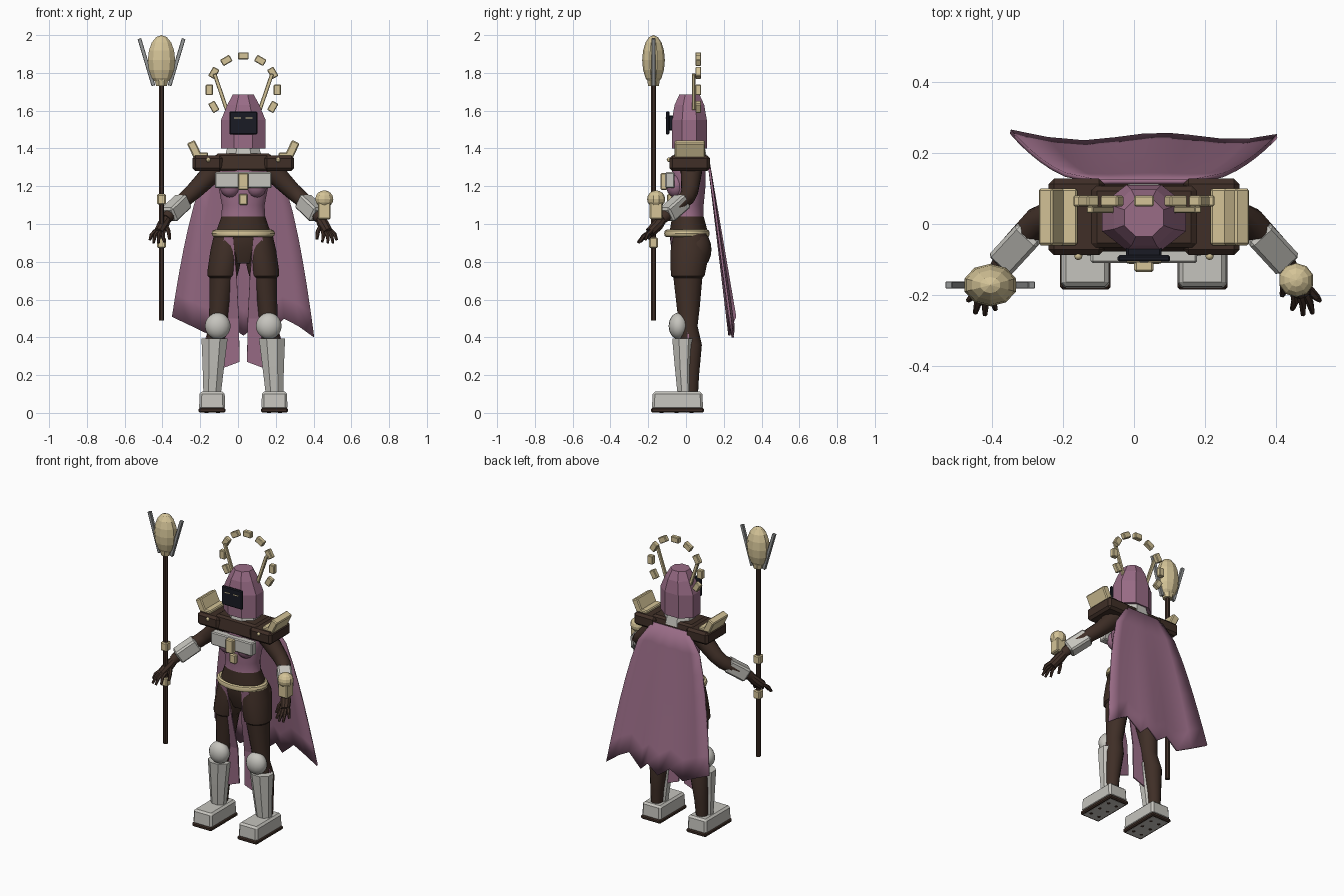
import bpy, bmesh, math
from mathutils import Vector, Matrix, Euler

if "Cube" in bpy.data.objects:
    bpy.data.objects.remove(bpy.data.objects["Cube"], do_unlink=True)

CX = 0.028  # body centre line


def material(name, r, g, b):
    m = bpy.data.materials.new(name)
    m.use_nodes = True
    m.diffuse_color = (r, g, b, 1)
    m.node_tree.nodes["Principled BSDF"].inputs["Base Color"].default_value = (r, g, b, 1)
    return m


BROWN = material("dark brown", .05, .028, .02)
PURPLE = material("dusty purple", .32, .15, .24)
GOLD = material("pale gold", .66, .55, .31)
GREY = material("light grey", .56, .55, .51)
STEEL = material("steel", .3, .31, .31)
NAVY = material("near black", .01, .011, .018)


def finish(name, bm, mat, smooth=True, bevel=0):
    bmesh.ops.recalc_face_normals(bm, faces=bm.faces)
    mesh = bpy.data.meshes.new(name)
    bm.to_mesh(mesh)
    bm.free()
    ob = bpy.data.objects.new(name, mesh)
    bpy.context.collection.objects.link(ob)
    mesh.materials.append(mat)
    if bevel:
        mod = ob.modifiers.new("bevel", "BEVEL")
        mod.width, mod.segments = bevel, 1
    if smooth:
        bpy.ops.object.select_all(action="DESELECT")
        ob.select_set(True)
        bpy.context.view_layer.objects.active = ob
        bpy.ops.object.shade_smooth_by_angle(angle=math.radians(35))
    return ob


def box(name, loc, size, mat, rot=(0, 0, 0), bevel=.006, taper=1):
    bm = bmesh.new()
    bmesh.ops.create_cube(bm, size=1)
    for v in bm.verts:
        if v.co.z > 0:
            v.co.x *= taper
            v.co.y *= taper
    turn = rot if isinstance(rot, Matrix) else Euler(rot).to_matrix()
    bm.transform(Matrix.Translation(loc) @ turn.to_4x4() @ Matrix.Diagonal((*size, 1)))
    return finish(name, bm, mat, False, bevel)


def ball(name, loc, size, mat, seg=16, rings=10, smooth=True):
    bm = bmesh.new()
    bmesh.ops.create_uvsphere(bm, u_segments=seg, v_segments=rings, radius=1)
    bm.transform(Matrix.Translation(loc) @ Matrix.Diagonal((*size, 1)))
    return finish(name, bm, mat, smooth)


def skin(name, rings, mat, smooth):
    bm = bmesh.new()
    loops = [[bm.verts.new(p) for p in ring] for ring in rings]
    n = len(loops[0])
    for a, b in zip(loops, loops[1:]):
        for i in range(n):
            bm.faces.new((a[i], a[(i + 1) % n], b[(i + 1) % n], b[i]))
    bm.faces.new(loops[0])
    bm.faces.new(loops[-1])
    return finish(name, bm, mat, smooth)


def loft(name, sections, mat, n=16, smooth=True, turn=0.5):
    """Level elliptical sections: x, y, z, x radius, y radius."""
    angles = [(i + turn) * math.tau / n for i in range(n)]
    return skin(name, [[(x + rx * math.cos(a), y + ry * math.sin(a), z) for a in angles]
                       for x, y, z, rx, ry in sections], mat, smooth)


def tube(name, path, mat, n=8, smooth=True):
    """Round sections square to a path: point, radius."""
    pts = [Vector(p) for p, r in path]
    rings = []
    for i, (p, r) in enumerate(path):
        d = pts[min(i + 1, len(pts) - 1)] - pts[max(i - 1, 0)]
        side = d.cross((0.3, 1, 0)).normalized()
        up = d.cross(side).normalized()
        rings.append([pts[i] + r * (math.cos(k * math.tau / n) * side + math.sin(k * math.tau / n) * up)
                      for k in range(n)])
    return skin(name, rings, mat, smooth)


# Torso: purple bodice above a brown waist
torso = loft("torso", [(CX, .02, .79, .08, .07), (CX, .02, .87, .165, .1), (CX, .015, .95, .15, .105),
                       (CX, .01, 1.04, .118, .085), (CX, .01, 1.1, .115, .085), (CX, .01, 1.2, .135, .095),
                       (CX, .015, 1.29, .14, .09), (CX, .02, 1.36, .1, .07)], BROWN)
torso.data.materials.append(PURPLE)
for f in torso.data.polygons:
    f.material_index = int(f.center.z > 1.04)

# Belt
bm = bmesh.new()
ring = [bm.verts.new((.15 + .018 * math.cos(a), 0, .02 * math.sin(a)))
        for a in [i * math.tau / 8 for i in range(8)]]
edges = [bm.edges.new((ring[i], ring[(i + 1) % 8])) for i in range(8)]
bmesh.ops.spin(bm, geom=ring + edges, cent=(0, 0, 0), axis=(0, 0, 1), angle=math.tau, steps=24, use_merge=True)
bmesh.ops.remove_doubles(bm, verts=bm.verts, dist=.0001)
bm.transform(Matrix.Translation((CX, .005, .95)) @ Matrix.Diagonal((1, .72, 1, 1)))
finish("belt", bm, GOLD)

# Chest armour
box("shoulder_yoke", (CX, .02, 1.327), (.34, .2, .095), BROWN, bevel=.012, taper=.85)
box("chest_plate", (CX, -.085, 1.232), (.3, .05, .085), GREY)
box("chest_clasp", (CX, -.118, 1.225), (.055, .035, .09), GOLD)
box("bodice_clasp", (CX, -.085, 1.13), (.045, .03, .06), GOLD)
loft("collar", [(CX, .025, 1.34, .11, .095), (CX, .025, 1.41, .09, .08)], GREY, n=8, smooth=False)

# Hood and visor
loft("hood", [(CX, .018, 1.4, .128, .1), (CX, .018, 1.55, .128, .1), (CX, .018, 1.63, .092, .085),
              (CX, .018, 1.685, .06, .058)], PURPLE, n=8, smooth=False)
box("visor", (CX, -.097, 1.535), (.148, .018, .122), NAVY, bevel=.005)
box("visor_mount", (CX, -.075, 1.535), (.1, .04, .08), NAVY)

# Halo blocks
for i in range(9):
    a = math.radians(-30 + 30 * i)
    box("halo_block", (CX + .18 * math.cos(a), .065, 1.71 + .18 * math.sin(a)),
        (.038, .03, .056), GOLD, (0, -a, 0), bevel=.004)

for s, tag in ((1, "left"), (-1, "right")):
    def at(x, y, z):
        return (CX + s * x, y, z)

    box(tag + "_eye", at(.03, -.107, 1.56), (.038, .004, .005), GOLD, bevel=0)
    d = Vector((s * .065, 0, .19))
    box(tag + "_halo_spike", at(.12, .04, 1.7), (.02, .018, .2), GOLD, (0, s * math.atan2(.065, .19), 0), bevel=.003)
    ball(tag + "_bust", at(.068, -.055, 1.2), (.056, .05, .06), PURPLE)

    # Pauldrons
    box(tag + "_pauldron", at(.19, .02, 1.322), (.158, .215, .082), BROWN, bevel=.015)
    box(tag + "_pauldron_fin", at(.26, .02, 1.397), (.045, .16, .085), GOLD, (0, s * .45, 0))
    box(tag + "_pauldron_strip", at(.222, .02, 1.367), (.07, .16, .025), GOLD)
    ball(tag + "_rivet", at(.185, -.09, 1.34), (.012, .012, .012), GOLD, 8, 6)

    # Arm, wrist guard and hand
    tube(tag + "_arm", [(at(.14, .03, 1.3), .06), (at(.2, .025, 1.235), .053), (at(.26, .02, 1.175), .046),
                        (at(.3, .005, 1.14), .043), (at(.36, -.06, 1.085), .04), (at(.41, -.13, 1.025), .028)],
         BROWN, 12)
    aim = Vector((s * .12, -.13, -.115)).to_track_quat("Z", "Y").to_matrix()
    box(tag + "_wrist_guard", at(.355, -.06, 1.085), (.085, .085, .145), GREY, aim, bevel=.01)
    tube(tag + "_palm", [(at(.402, -.12, 1.032), .024), (at(.425, -.15, .995), .032), (at(.448, -.19, .955), .028)],
         BROWN, 10)
    for k, (x, y, z) in enumerate([(.495, -.215, .915), (.475, -.25, .9), (.448, -.255, .9), (.418, -.24, .905)]):
        base, tip = Vector(at(.463 - .014 * k, -.18, .965)), Vector(at(x, y, z))
        tube(tag + "_finger", [(base, .012), (base.lerp(tip, .5) + Vector((s * .006, -.008, .004)), .011),
                               (tip, .007)], BROWN, 6)
    tube(tag + "_thumb", [(at(.415, -.15, 1), .013), (at(.395, -.18, .96), .012), (at(.39, -.2, .92), .008)], BROWN, 6)

    # Leg with shorts hem
    leg = [(.08, .02, .95, .075, .09), (.088, .022, .86, .088, .105), (.105, .012, .76, .085, .095),
           (.11, .01, .725, .08, .09), (.11, .01, .715, .07, .078), (.125, .012, .56, .056, .062),
           (.135, .012, .46, .05, .05), (.148, .03, .36, .056, .055), (.16, .028, .2, .042, .042),
           (.165, .025, .08, .035, .038)]
    loft(tag + "_leg", [(CX + s * p[0], *p[1:]) for p in leg], BROWN)
    ball(tag + "_buttock", at(.08, .058, .865), (.085, .077, .105), BROWN)
    ball(tag + "_knee_pad", at(.135, -.04, .46), (.068, .052, .07), GREY)
    guard = [(.152, -.012, .395, .075, .066), (.158, -.012, .25, .062, .052), (.165, -.006, .1, .05, .042)]
    loft(tag + "_shin_guard", [(CX + s * p[0], *p[1:]) for p in guard], GREY, n=8, smooth=False)

    # Boot and sole
    box(tag + "_boot", at(.165, -.045, .065), (.138, .272, .095), GREY, bevel=.012, taper=.96)
    box(tag + "_sole", at(.165, -.045, .014), (.142, .278, .024), BROWN, bevel=.006)
    box(tag + "_tread", at(.165, -.045, .004), (.115, .25, .006), GREY, bevel=0)
    for k in range(6):
        x, y = .135 + .06 * (k % 2), -.13 + .08 * (k // 2)
        tube(tag + "_stud", [(at(x, y, 0), .011), (at(x, y, .004), .011)], BROWN)

    # Split skirt panel hanging through the legs
    bm = bmesh.new()
    rows = [[at(.055, -.085, .94), at(.1, -.075, .94)], [at(.035, -.055, .72), at(.13, -.05, .72)],
            [at(.024, -.01, .5), at(.165, 0, .5)], [at(.02, 0, .27), at(.1, 0, .24), at(.2, .01, .17), at(.205, .01, .38)]]
    top = [[bm.verts.new(p) for p in r] for r in rows]
    for a, b in zip(top[:2], top[1:3]):
        bm.faces.new((a[0], a[1], b[1], b[0]))
    bm.faces.new((top[2][0], top[2][1], top[3][3], top[3][2], top[3][1], top[3][0]))
    panel = finish(tag + "_skirt_panel", bm, PURPLE, False)
    panel.modifiers.new("thickness", "SOLIDIFY").thickness = .008

# Cape with a ragged hem
hem = [(-1, .51), (-.72, .46), (-.45, .41), (-.22, .47), (0, .41), (.2, .47), (.34, .42), (.58, .5), (.78, .46), (1, .4)]
bm = bmesh.new()
grid = []
for j in range(8):
    v = j / 7
    grid.append([bm.verts.new((CX + u * (.13 + .245 * v ** .5),
                               .125 + v * (.12 + .012 * math.sin(5 * u + 1) + .012 * u * u),
                               1.335 + (z - 1.335) * v)) for u, z in hem])
for a, b in zip(grid, grid[1:]):
    for i in range(len(hem) - 1):
        bm.faces.new((a[i], b[i], b[i + 1], a[i + 1]))
cape = finish("cape", bm, PURPLE)
cape.modifiers.new("thickness", "SOLIDIFY").thickness = .012

# Staff
SX, SY = -.405, -.172
tube("staff_pole", [((SX, SY, .49), .015), ((SX, SY, 1.76), .015)], BROWN)
ball("staff_head", (SX, SY, 1.867), (.076, .06, .133), GOLD, 10, 8, False)
loft("staff_socket", [(SX, SY, 1.73, .03, .03), (SX, SY, 1.78, .045, .04)], GOLD, n=8, smooth=False)
for z in (.9, 1.13):
    box("staff_band", (SX, SY, z), (.046, .046, .056), GOLD)
for s in (1, -1):
    box("staff_prong", (SX + s * .08, SY, 1.857), (.02, .02, .26), STEEL, (0, s * .29, 0), bevel=.002)

# Orb held at the left wrist
box("orb_holder", (.457, -.158, 1.07), (.068, .068, .09), GOLD)
ball("wrist_orb", (.457, -.158, 1.132), (.05, .048, .046), GOLD, 10, 8, False)
